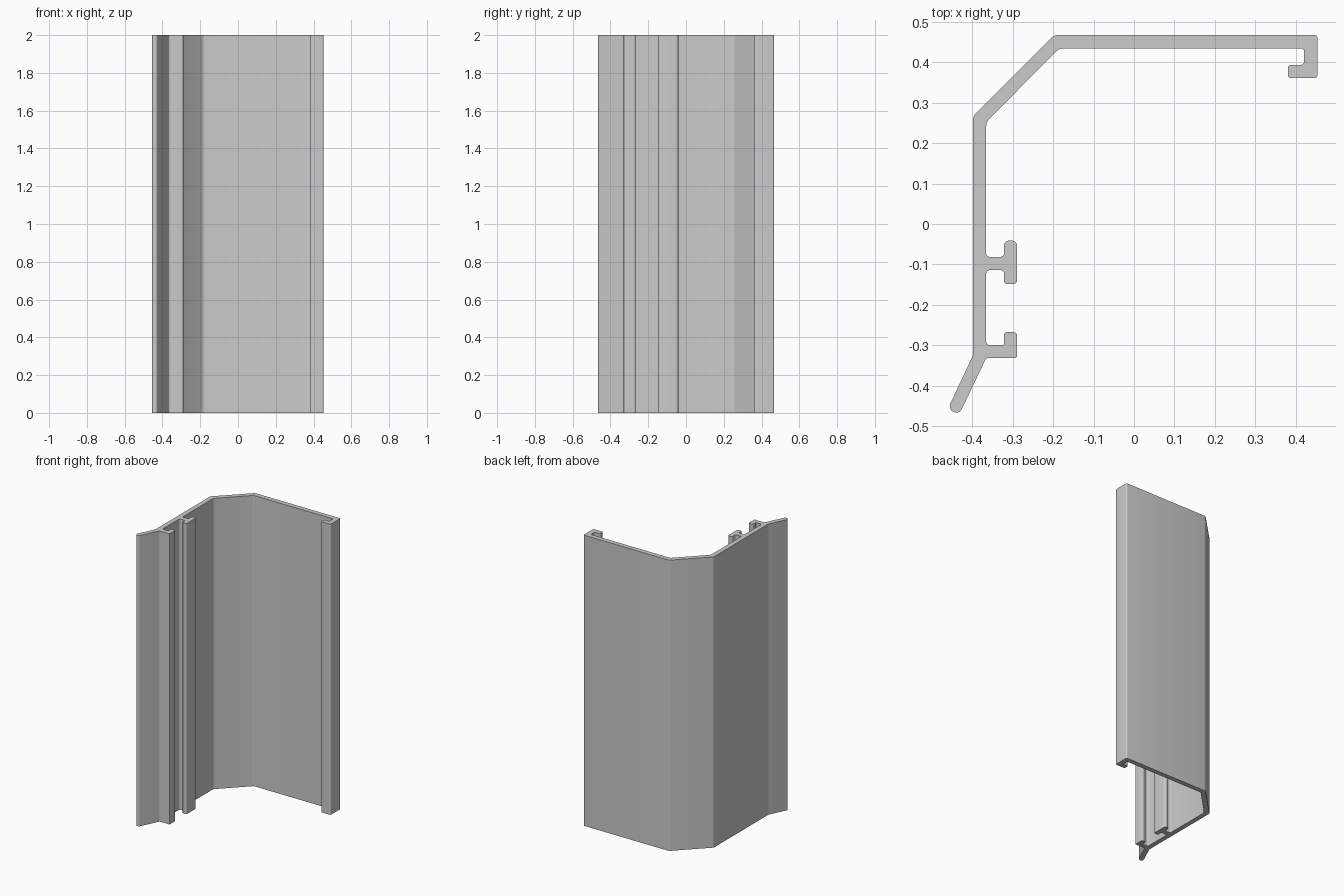
import bpy
import bmesh
from math import pi, sin
from mathutils import Vector

LENGTH = 2.0
WALL = 0.033

# Remove the default cube
cube = bpy.data.objects.get("Cube")
if cube:
    bpy.data.objects.remove(cube, do_unlink=True)


def make_material(name, color):
    material = bpy.data.materials.new(name)
    material.use_nodes = True
    material.diffuse_color = color
    material.node_tree.nodes["Principled BSDF"].inputs["Base Color"].default_value = color
    return material


def round_corners(corners):
    """Replace each (x, y, radius) corner by an arc tangent to both sides."""
    outline = []
    for i, (x, y, radius) in enumerate(corners):
        corner = Vector((x, y))
        before = (Vector(corners[i - 1][:2]) - corner).normalized()
        after = (Vector(corners[(i + 1) % len(corners)][:2]) - corner).normalized()
        opening = before.angle(after)
        center = corner + (before + after).normalized() * radius / sin(opening / 2)
        # Unit directions from the arc centre to its two tangent points
        start = (corner + before * (center - corner).dot(before) - center).normalized()
        end = (corner + after * (center - corner).dot(after) - center).normalized()
        steps = 5 if pi - opening > pi / 3 else 3
        for k in range(steps + 1):
            outline.append(center + start.slerp(end, k / steps) * radius)
    return outline


def extrude_outline(name, outline, height, material):
    bm = bmesh.new()
    base = bm.faces.new([bm.verts.new((p.x, p.y, 0)) for p in outline])
    result = bmesh.ops.extrude_face_region(bm, geom=[base], use_keep_orig=True)
    top = [v for v in result["geom"] if isinstance(v, bmesh.types.BMVert)]
    bmesh.ops.translate(bm, vec=(0, 0, height), verts=top)
    bmesh.ops.recalc_face_normals(bm, faces=bm.faces)
    mesh = bpy.data.meshes.new(name)
    bm.to_mesh(mesh)
    bm.free()
    mesh.materials.append(material)
    obj = bpy.data.objects.new(name, mesh)
    bpy.context.collection.objects.link(obj)
    return obj


# Main reference lines of the cross-section
left, right, back = -0.398, 0.453, 0.467
inner = left + WALL
slot, rib = -0.321, -0.289
lip = 0.38
bend, soft, fine = 0.025, 0.008, 0.004

# Outer skin: flared foot, side wall, chamfer and back wall
outer_skin = [
    (-0.460, -0.457, 0.015),
    (left, -0.325, soft),
    (left, 0.266, bend),
    (-0.197, back, bend),
    (right, back, soft),
]

# Hooked lip at the end of the back wall
hook = [
    (right, 0.36, soft),
    (lip, 0.36, soft),
    (lip, 0.36 + WALL, soft),
    (right - WALL, 0.36 + WALL, soft),
    (right - WALL, back - WALL, soft),
]

# Inner skin of the chamfer
inner_skin = [
    (-0.184, back - WALL, bend),
    (inner, 0.252, bend),
]

# T-shaped rib on the side wall
t_rib = [
    (inner, -0.081, soft),
    (slot, -0.081, soft),
    (slot, -0.041, 0.012),
    (rib, -0.041, 0.012),
    (rib, -0.148, soft),
    (slot, -0.148, soft),
    (slot, -0.114, soft),
    (inner, -0.114, soft),
]

# L-shaped rib above the foot
l_rib = [
    (inner, -0.299, soft),
    (slot, -0.299, fine),
    (slot, -0.267, soft),
    (rib, -0.267, soft),
    (rib, -0.331, fine),
    (inner, -0.331, soft),
    (-0.432, -0.471, 0.015),
]

grey = make_material("plain grey", (0.6, 0.6, 0.6, 1.0))
outline = round_corners(outer_skin + hook + inner_skin + t_rib + l_rib)
profile = extrude_outline("extruded_profile", outline, LENGTH, grey)

# Smooth the rounded corners, keep the cut ends sharp
bpy.ops.object.select_all(action="DESELECT")
profile.select_set(True)
bpy.context.view_layer.objects.active = profile
bpy.ops.object.shade_smooth_by_angle(angle=pi / 6)
